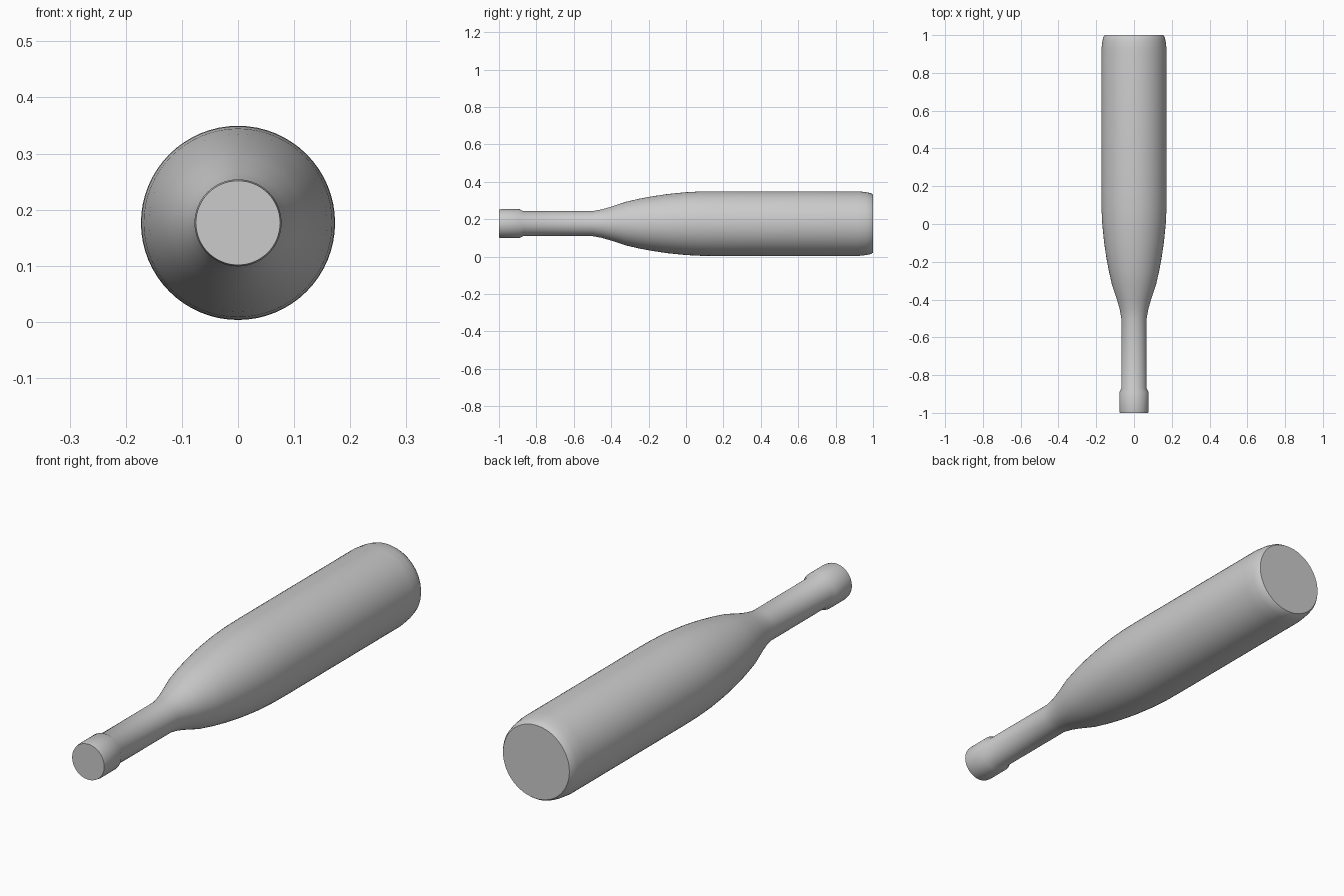
import bpy, bmesh, math

if "Cube" in bpy.data.objects:
    bpy.data.objects.remove(bpy.data.objects["Cube"])

AXIS_Z = 0.1765
SEGMENTS = 64

# Bottle silhouette: (position along y, radius), from mouth to base
profile = [
    (-1.0, 0.075), (-0.985, 0.0775), (-0.89, 0.0775), (-0.87, 0.067),  # lip
    (-0.5, 0.067), (-0.45, 0.076), (-0.4, 0.0905),                     # neck
    (-0.32, 0.117), (-0.25, 0.133), (-0.18, 0.146), (-0.1, 0.158),     # shoulder
    (0.0, 0.168), (0.08, 0.172), (0.17, 0.173),
    (0.92, 0.173), (0.965, 0.168), (0.99, 0.162), (1.0, 0.155),        # body and base
]

bm = bmesh.new()
rings = []
for y, r in profile:
    angles = [2 * math.pi * i / SEGMENTS for i in range(SEGMENTS)]
    rings.append([bm.verts.new((r * math.cos(a), y, AXIS_Z + r * math.sin(a)))
                  for a in angles])

# Walls between neighbouring rings
for a, b in zip(rings, rings[1:]):
    for i in range(SEGMENTS):
        j = (i + 1) % SEGMENTS
        bm.faces.new((a[i], a[j], b[j], b[i]))

# Flat closed mouth and base
bm.faces.new(rings[0])
bm.faces.new(rings[-1])
bmesh.ops.recalc_face_normals(bm, faces=bm.faces[:])

mesh = bpy.data.meshes.new("bottle")
bm.to_mesh(mesh)
bm.free()
bottle = bpy.data.objects.new("bottle", mesh)
bpy.context.collection.objects.link(bottle)
bpy.context.view_layer.objects.active = bottle
bottle.select_set(True)
bpy.ops.object.shade_smooth_by_angle(angle=math.radians(30))
